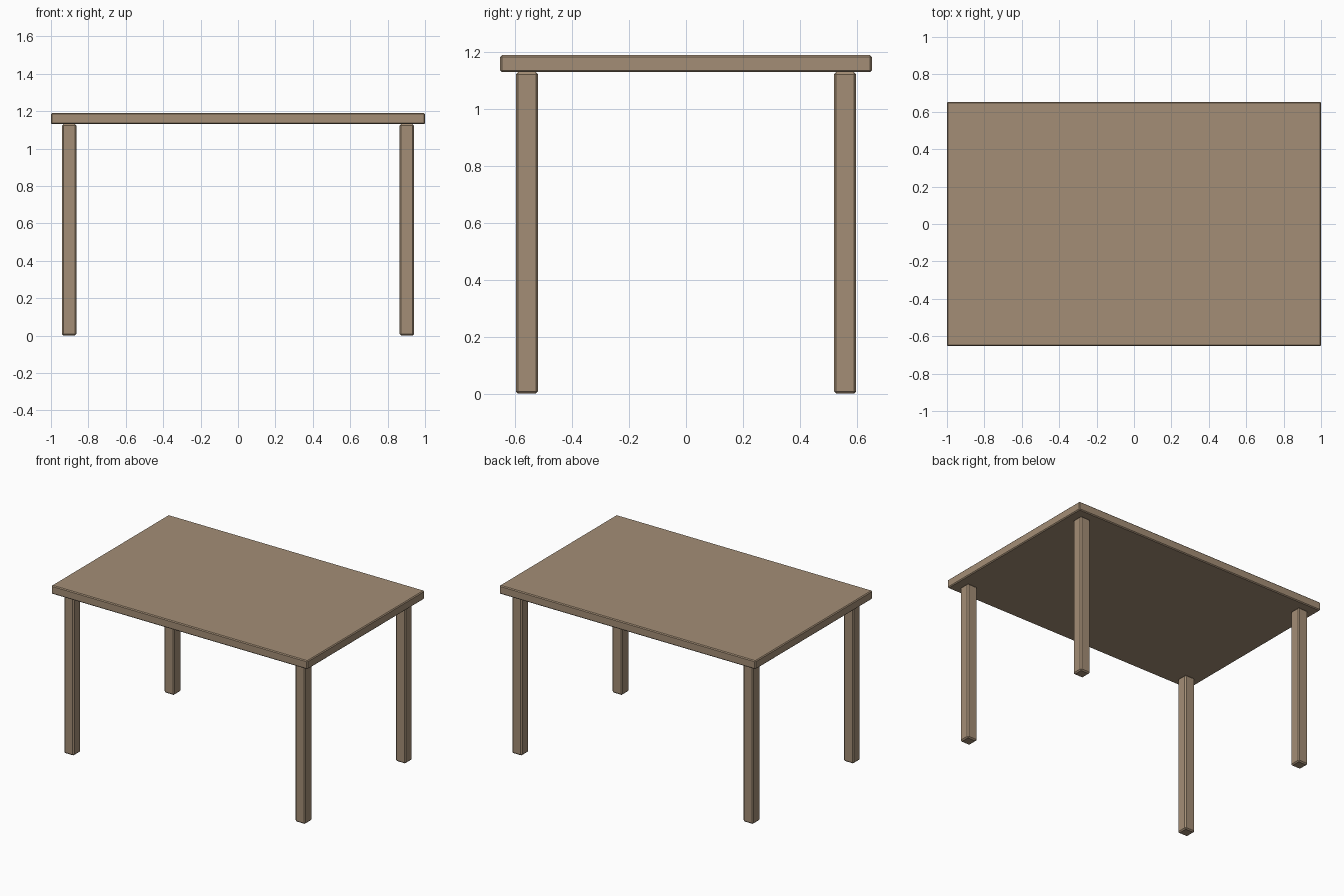
import bpy

if "Cube" in bpy.data.objects:
    bpy.data.objects.remove(bpy.data.objects["Cube"])

wood = bpy.data.materials.new("wood")
wood.diffuse_color = (0.37, 0.27, 0.18, 1)
wood.use_nodes = True
wood.node_tree.nodes["Principled BSDF"].inputs["Base Color"].default_value = wood.diffuse_color


def bevelled_box(name, center, size, bevel):
    bpy.ops.mesh.primitive_cube_add(size=1, location=center)
    obj = bpy.context.object
    obj.name = name
    obj.scale = size
    bpy.ops.object.transform_apply(location=False, rotation=False, scale=True)
    mod = obj.modifiers.new("edge_bevel", 'BEVEL')
    mod.width = bevel
    mod.segments = 1
    obj.data.materials.append(wood)
    return obj


TOP_Z, THICK = 1.19, 0.06
LEG_H, LEG_W = TOP_Z - THICK, 0.078

# Tabletop
bevelled_box("tabletop", (0, 0, TOP_Z - THICK / 2), (2, 1.306, THICK), 0.006)

# Four square legs near the corners
for side, sx in (("left", -1), ("right", 1)):
    for end, sy in (("front", -1), ("back", 1)):
        bevelled_box(f"{end}_{side}_leg", (sx * 0.903, sy * 0.559, LEG_H / 2),
                     (LEG_W, LEG_W, LEG_H), 0.008)
